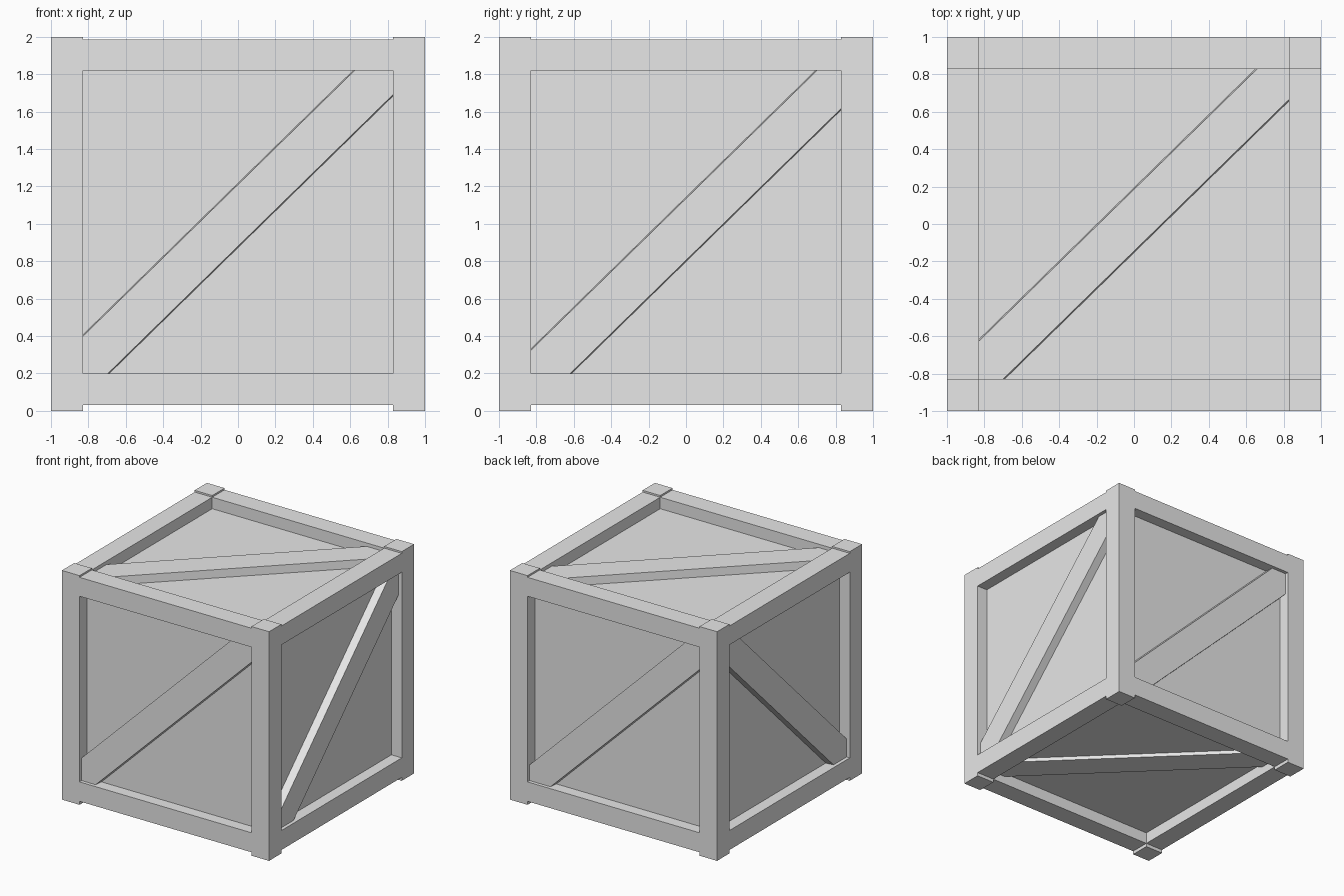
import bpy
import bmesh
from mathutils import Vector

cube = bpy.data.objects.get("Cube")
if cube:
    bpy.data.objects.remove(cube, do_unlink=True)

grey = bpy.data.materials.new("plain_grey")
grey.use_nodes = True
grey.diffuse_color = (0.8, 0.8, 0.8, 1)
grey.node_tree.nodes["Principled BSDF"].inputs["Base Color"].default_value = (0.8, 0.8, 0.8, 1)

INNER = 0.83      # half width of the frame opening
SLOPE = 0.978     # rise of the diagonal planks
CENTRE = Vector((0, 0, 1))


def finish(name, bm):
    bmesh.ops.recalc_face_normals(bm, faces=bm.faces[:])
    mesh = bpy.data.meshes.new(name)
    bm.to_mesh(mesh)
    bm.free()
    mesh.materials.append(grey)
    obj = bpy.data.objects.new(name, mesh)
    bpy.context.collection.objects.link(obj)


def box(name, low, high):
    low, high = Vector(low), Vector(high)
    bm = bmesh.new()
    bmesh.ops.create_cube(bm, size=1)
    bmesh.ops.scale(bm, vec=high - low, verts=bm.verts[:])
    bmesh.ops.translate(bm, vec=(low + high) / 2, verts=bm.verts[:])
    finish(name, bm)


def outline(hi, lo, b=0.86):
    """Diagonal band between two sloping lines, cut to a square."""
    return [(-b, -b), ((-b - lo) / SLOPE, -b), (b, SLOPE * b + lo),
            (b, b), ((b - hi) / SLOPE, b), (-b, hi - SLOPE * b)]


def plank(name, u, v, n, hi, lo, outer, bevel=0.014):
    u, v, n = Vector(u), Vector(v), Vector(n)
    bm = bmesh.new()
    rings = []
    for depth, grow in ((0.84, bevel), (outer, 0)):
        rings.append([bm.verts.new(CENTRE + u * p + v * q + n * depth)
                      for p, q in outline(hi + grow, lo - grow)])
    back, front = rings
    bm.faces.new(back)
    bm.faces.new(front)
    for i in range(len(back)):
        j = (i + 1) % len(back)
        bm.faces.new((back[i], back[j], front[j], front[i]))
    finish(name, bm)


def span(side):
    return sorted((side * INNER, side))


# Recessed panels form one inner box
box("inner_panels", (-0.9, -0.9, 0.13), (0.9, 0.9, 1.885))

# Corner posts
for sx, x_name in ((-1, "right"), (1, "left")):
    for sy, y_name in ((-1, "front"), (1, "back")):
        (x0, x1), (y0, y1) = span(sx), span(sy)
        box(f"{y_name}_{x_name}_post", (x0, y0, 0), (x1, y1, 2))

# Rails, slightly short of the post ends
for level, z0, z1 in (("bottom", 0.03, 0.2), ("top", 1.82, 1.985)):
    for side, x_name, y_name in ((-1, "right", "front"), (1, "left", "back")):
        a, b = span(side)
        box(f"{level}_{y_name}_rail", (-INNER, a, z0), (INNER, b, z1))
        box(f"{level}_{x_name}_rail", (a, -INNER, z0), (b, INNER, z1))

# Diagonal planks: across, up, outward, upper line, lower line, depth
X, Y, Z = Vector((1, 0, 0)), Vector((0, 1, 0)), Vector((0, 0, 1))
plank("front_plank", X, Z, -Y, 0.21, -0.12, 0.97)
plank("left_plank", Y, Z, X, 0.135, -0.195, 0.97)
plank("back_plank", -X, Z, Y, 0.15, -0.185, 0.97)
plank("right_plank", Y, Z, -X, 0.17, -0.165, 0.97)
plank("top_plank", X, Y, Z, 0.185, -0.145, 0.955)
plank("bottom_plank", -X, Y, -Z, 0.19, -0.14, 0.9)
